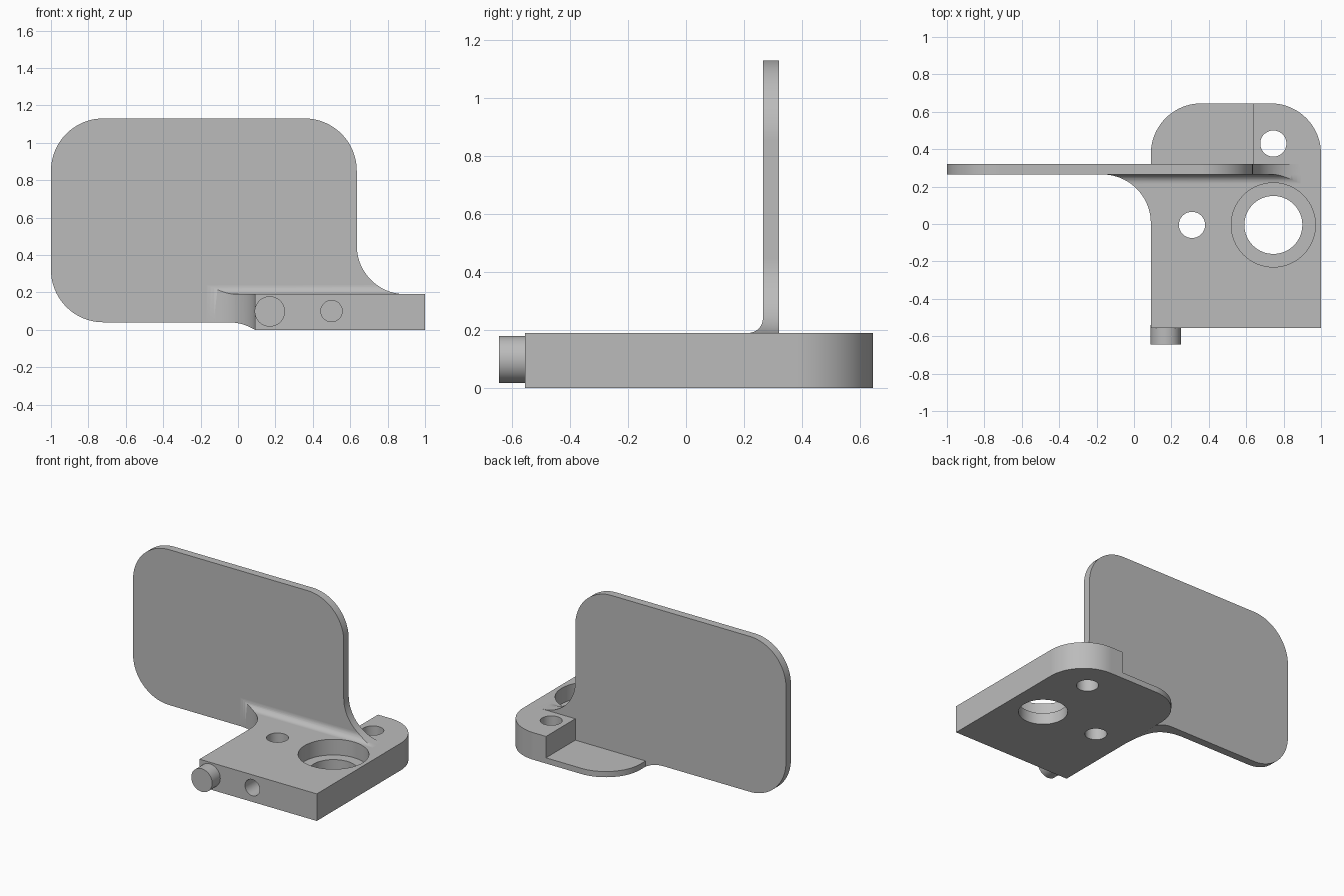
import bpy, bmesh
from math import sin, cos, radians

cube = bpy.data.objects.get("Cube")
if cube:
    bpy.data.objects.remove(cube, do_unlink=True)

grey = bpy.data.materials.new("plain grey")
grey.use_nodes = True
COLOUR = (0.5, 0.5, 0.5, 1)
grey.diffuse_color = COLOUR
grey.node_tree.nodes["Principled BSDF"].inputs["Base Color"].default_value = COLOUR

# Maps profile coordinates (a, b) and depth t to space for each extrusion axis
AXES = {"x": lambda a, b, t: (t, a, b),
        "y": lambda a, b, t: (a, t, b),
        "z": lambda a, b, t: (a, b, t)}


def arc(cx, cy, r, start, end, n=20):
    angles = [radians(start + (end - start) * i / n) for i in range(n + 1)]
    return [(cx + r * cos(t), cy + r * sin(t)) for t in angles]


def prism(name, points, axis, lo, hi):
    place = AXES[axis]
    bm = bmesh.new()
    low = [bm.verts.new(place(a, b, lo)) for a, b in points]
    high = [bm.verts.new(place(a, b, hi)) for a, b in points]
    bm.faces.new(low)
    bm.faces.new(high)
    for i in range(len(points)):
        j = (i + 1) % len(points)
        bm.faces.new((low[i], low[j], high[j], high[i]))
    bmesh.ops.recalc_face_normals(bm, faces=bm.faces)
    mesh = bpy.data.meshes.new(name)
    bm.to_mesh(mesh)
    bm.free()
    mesh.materials.append(grey)
    obj = bpy.data.objects.new(name, mesh)
    bpy.context.collection.objects.link(obj)
    return obj


def rod(name, a, b, r, axis, lo, hi):
    return prism(name, arc(a, b, r, 0, 360, 64)[:-1], axis, lo, hi)


def activate(obj):
    bpy.ops.object.select_all(action="DESELECT")
    obj.select_set(True)
    bpy.context.view_layer.objects.active = obj


def combine(target, tool, operation):
    activate(target)
    mod = target.modifiers.new("combine", "BOOLEAN")
    mod.operation = operation
    mod.solver = "EXACT"
    mod.object = tool
    bpy.ops.object.modifier_apply(modifier=mod.name)
    bpy.data.objects.remove(tool, do_unlink=True)


# Base block with rounded back corners, and a step down to a thin rear tab
R = 0.27
base_outline = ([(0.09, -0.555), (1, -0.555)]
                + arc(1 - R, 0.645 - R, R, 0, 90)
                + arc(0.09 + R, 0.645 - R, R, 90, 180))
bracket = prism("bracket", base_outline, "z", 0, 0.19)
step = prism("step_cutter", [(0, 0.32), (0.635, 0.32), (0.635, 0.8), (0, 0.8)], "z", 0.04, 0.4)
combine(bracket, step, "DIFFERENCE")

# Upright plate: rounded corners, flared right foot, curved lower edge
C = 0.28
plate_outline = (arc(-0.05, -0.2225, 0.2625, 90, 57.97, 10)[:-1]
                 + [(0.09, 0), (0.895, 0.1)]
                 + arc(0.895, 0.45, 0.26, 270, 180)
                 + arc(0.635 - C, 1.13 - C, C, 0, 90)
                 + arc(-1 + C, 1.13 - C, C, 90, 180)
                 + arc(-1 + C, 0.04 + C, C, 180, 270))
plate = prism("upright_plate", plate_outline, "y", 0.265, 0.32)

# Side web and small fillet where the plate meets the base
web = prism("web", arc(-0.17, 0.005, 0.26, 90, 0)
            + [(0.95, 0.005), (0.95, 0.3), (-0.17, 0.3)], "z", -0.1, 0.5)
fillet_section = ([(-0.1, -0.1), (-0.1, 0.19)] + arc(0.215, 0.24, 0.05, 270, 360, 12)
                  + [(0.4, 0.24), (0.4, -0.1)])
combine(web, prism("fillet_section", fillet_section, "x", -0.5, 1.2), "INTERSECT")
combine(web, prism("web_side", plate_outline, "y", -0.2, 0.5), "INTERSECT")
combine(bracket, plate, "UNION")
combine(bracket, web, "UNION")

# Two mounting holes, a counterbored hole and a blind hole in the front
for cutter in (rod("hole", 0.31, -0.005, 0.07, "z", -0.1, 0.4),
               rod("hole", 0.745, 0.43, 0.07, "z", -0.1, 0.4),
               rod("hole", 0.745, -0.005, 0.155, "z", -0.1, 0.4),
               rod("counterbore", 0.745, -0.005, 0.225, "z", 0.08, 0.4),
               rod("blind_hole", 0.5, 0.1, 0.057, "y", -0.7, -0.25)):
    combine(bracket, cutter, "DIFFERENCE")

# Round pin on the front face
pin = rod("front_pin", 0.17, 0.098, 0.081, "y", -0.645, -0.54)

# Smooth curved walls, crisp edges, flat large faces
for obj in (bracket, pin):
    activate(obj)
    bpy.ops.object.shade_smooth_by_angle(angle=radians(30))
    normals = obj.modifiers.new("flat_faces", "WEIGHTED_NORMAL")
    normals.keep_sharp = True
